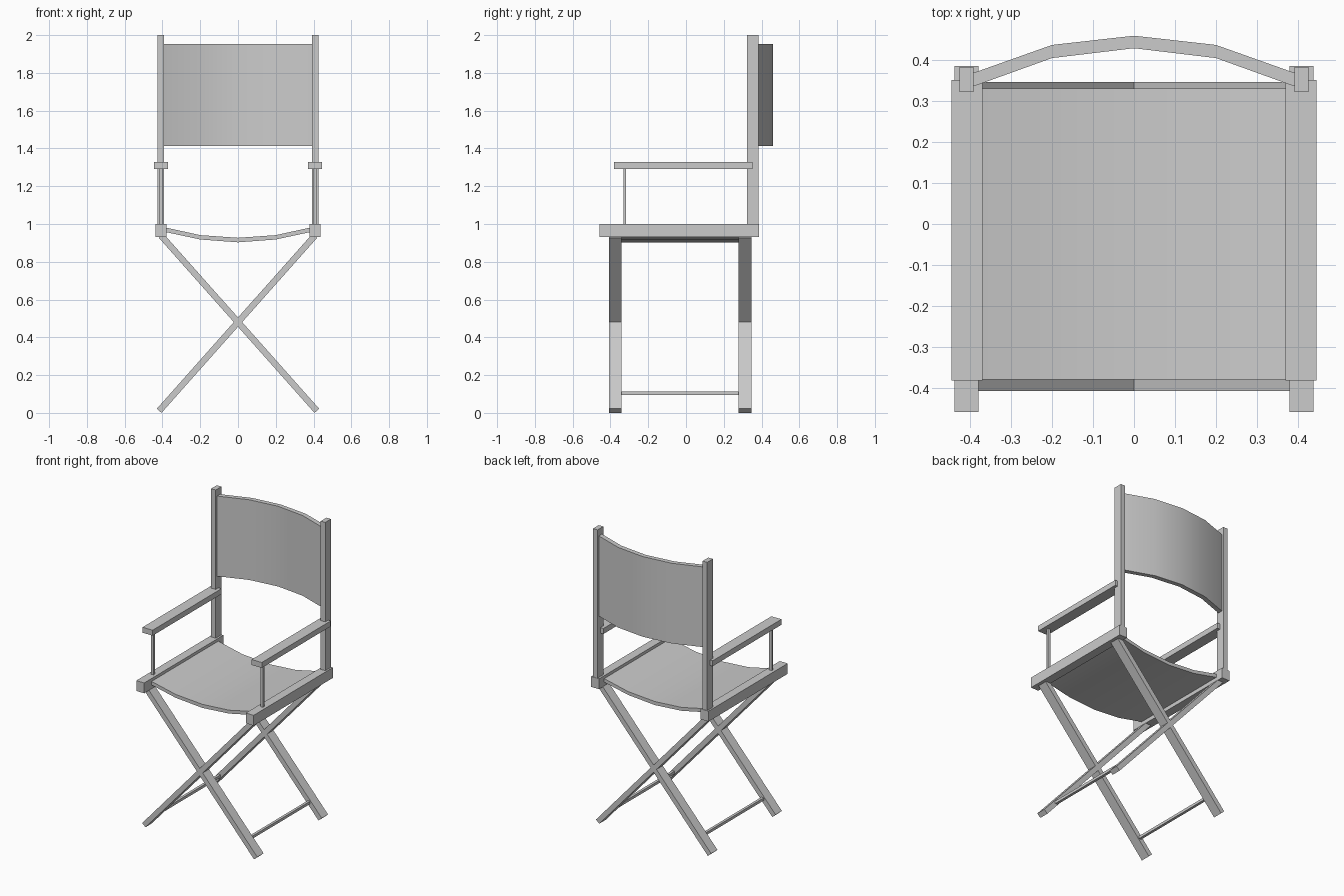
import bpy
from mathutils import Vector

if "Cube" in bpy.data.objects:
    bpy.data.objects.remove(bpy.data.objects["Cube"])


def mesh_object(name, verts, faces):
    me = bpy.data.meshes.new(name)
    me.from_pydata(verts, [], faces)
    ob = bpy.data.objects.new(name, me)
    bpy.context.collection.objects.link(ob)
    return ob


def extrude(name, profile, a, b, place):
    """Extrude a closed 2D profile from a to b; place(u, v, w) gives xyz."""
    n = len(profile)
    verts = [place(u, v, w) for w in (a, b) for u, v in profile]
    faces = [(i, (i + 1) % n, n + (i + 1) % n, n + i) for i in range(n)]
    faces += [tuple(range(n))[::-1], tuple(range(n, 2 * n))]
    ob = mesh_object(name, verts, faces)
    bpy.ops.object.select_all(action='DESELECT')
    ob.select_set(True)
    bpy.context.view_layer.objects.active = ob
    bpy.ops.object.mode_set(mode='EDIT')
    bpy.ops.mesh.select_all(action='SELECT')
    bpy.ops.mesh.normals_make_consistent(inside=False)
    bpy.ops.object.mode_set(mode='OBJECT')
    return ob


def along_y(u, v, w):
    return (u, w, v)


def along_z(u, v, w):
    return (u, v, w)


def box(name, x, y, z):
    rect = [(x[0], y[0]), (x[1], y[0]), (x[1], y[1]), (x[0], y[1])]
    return extrude(name, rect, z[0], z[1], along_z)


def sheet(name, top, bottom, a, b, place):
    """Thick canvas, smooth along its sagging profile."""
    ob = extrude(name, top + bottom[::-1], a, b, place)
    bpy.ops.object.shade_smooth_by_angle(angle=0.6)
    return ob


def sides(name, x, y, z):
    """Right-hand box and its mirror image."""
    box("right_" + name, x, y, z)
    box("left_" + name, (-x[1], -x[0]), y, z)


# Side frames
sides("seat_rail", (0.379, 0.438), (-0.4585, 0.386), (0.93, 1.0))
sides("back_post", (0.392, 0.426), (0.322, 0.383), (0.98, 2.0))
sides("armrest", (0.370, 0.445), (-0.382, 0.352), (1.292, 1.329))
sides("arm_support", (0.399, 0.419), (-0.331, -0.317), (0.98, 1.30))

# Crossed legs, front and back pairs
foot, top = Vector((0.4175, 0.011)), Vector((-0.407, 0.938))
d = (top - foot).normalized()
half = Vector((-d.y, d.x)) * 0.0165
leg = [foot - half, foot + half, top + half, top - half]
for place_name, y0, y1 in (("front", -0.408, -0.341), ("back", 0.279, 0.346)):
    for side_name, s in (("right", 1), ("left", -1)):
        extrude(f"{place_name}_{side_name}_leg", [(s * p.x, p.y) for p in leg],
                y0, y1, along_y)

# Thin stretchers between front and back feet
sides("stretcher", (0.325, 0.343), (-0.36, 0.30), (0.095, 0.113))

# Canvas seat
xs = (-0.4, -0.2, 0, 0.2, 0.4)
sheet("seat", list(zip(xs, (0.985, 0.941, 0.927, 0.941, 0.985))),
      list(zip(xs, (0.961, 0.918, 0.903, 0.918, 0.961))), -0.38, 0.331, along_y)

# Canvas backrest
sheet("backrest", list(zip(xs, (0.366, 0.437, 0.4595, 0.437, 0.366))),
      list(zip(xs, (0.333, 0.405, 0.429, 0.405, 0.333))), 1.413, 1.954, along_z)
